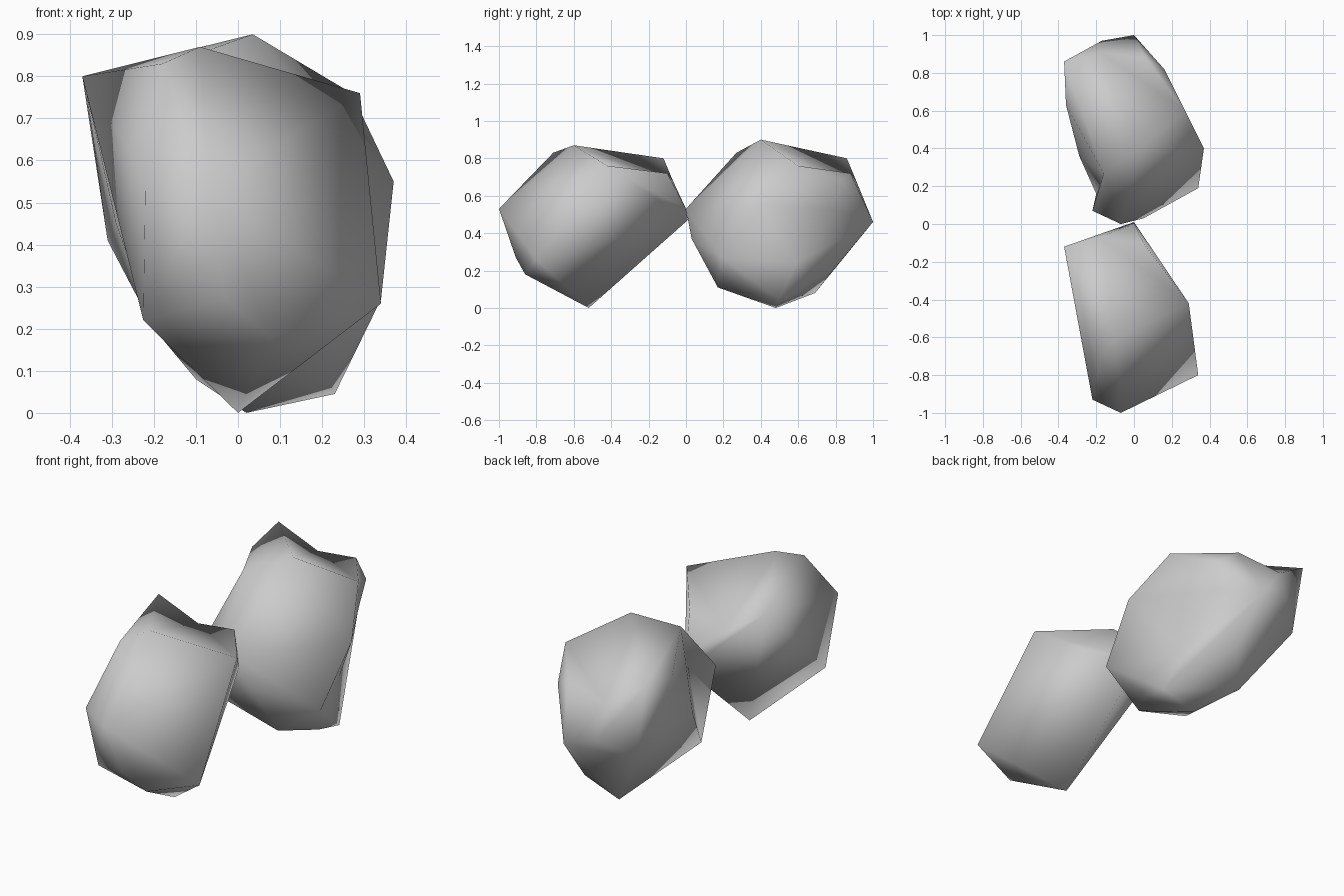
import bpy
import bmesh
from mathutils import Vector


def rock(name, corners, dents, turned=()):
    """Boulder: hull around its corners, some corners pushed in, some edges turned."""
    bm = bmesh.new()
    for c in corners:
        bm.verts.new(c)
    moved = [(bm.verts.new(outer), inner) for outer, inner in dents]
    bmesh.ops.convex_hull(bm, input=bm.verts[:])
    for v, inner in moved:
        v.co = inner
    loose = [v for v in bm.verts if not v.link_faces]
    bmesh.ops.delete(bm, geom=loose, context='VERTS')
    # turn edges so that the faces beside them form a hollow
    for pair in turned:
        a, b = [min(bm.verts, key=lambda v: (v.co - Vector(p)).length) for p in pair]
        edge = bm.edges.get((a, b)) if a != b else None
        if edge:
            bmesh.utils.edge_rotate(edge, True)
    bmesh.ops.recalc_face_normals(bm, faces=bm.faces[:])
    for f in bm.faces:
        f.smooth = True
    me = bpy.data.meshes.new(name)
    bm.to_mesh(me)
    bm.free()
    ob = bpy.data.objects.new(name, me)
    bpy.context.collection.objects.link(ob)
    return ob


# front boulder
rock("front_rock", [
    (-0.37, -0.12, 0.80), (0.05, -0.10, 0.72), (-0.09, -0.60, 0.87),
    (-0.18, -0.71, 0.83), (0.29, -0.42, 0.76), (0.0, 0.01, 0.47),
    (0.0, 0.0, 0.53), (-0.22, -0.93, 0.56), (-0.07, -1.0, 0.53),
    (-0.225, -0.82, 0.22), (-0.03, -0.91, 0.27), (0.08, -0.86, 0.18),
    (0.34, -0.80, 0.26), (0.0, -0.52, 0.0)],
    [((-0.17, -0.01, 0.78), (-0.18, -0.07, 0.68))])

# back boulder
shoulder, left, waist = (-0.22, 0.07, 0.57), (-0.36, 0.63, 0.76), (-0.29, 0.36, 0.45)
rock("back_rock", [
    (0.035, 0.40, 0.90), (-0.16, 0.27, 0.83), (-0.37, 0.86, 0.80),
    left, shoulder, waist, (0.27, 0.60, 0.76), (0.06, 0.88, 0.72),
    (0.16, 0.82, 0.66), (-0.17, 0.97, 0.51), (0.0, 1.0, 0.46),
    (0.37, 0.40, 0.55), (0.34, 0.19, 0.27), (-0.07, 0.0, 0.53),
    (0.05, 0.03, 0.37), (-0.31, 0.85, 0.41), (0.11, 0.17, 0.11),
    (0.215, 0.35, 0.075), (0.23, 0.50, 0.045), (0.02, 0.48, 0.0),
    (-0.10, 0.69, 0.08), (0.02, 0.81, 0.23), (-0.20, 0.16, 0.20)],
    [((-0.17, 0.97, 0.78), (-0.18, 0.91, 0.68)),
     ((0.28, 0.60, 0.25), (0.165, 0.59, 0.24)),
     ((0.16, 0.85, 0.53), (0.143, 0.784, 0.525))],
    [(shoulder, left), (shoulder, waist)])
